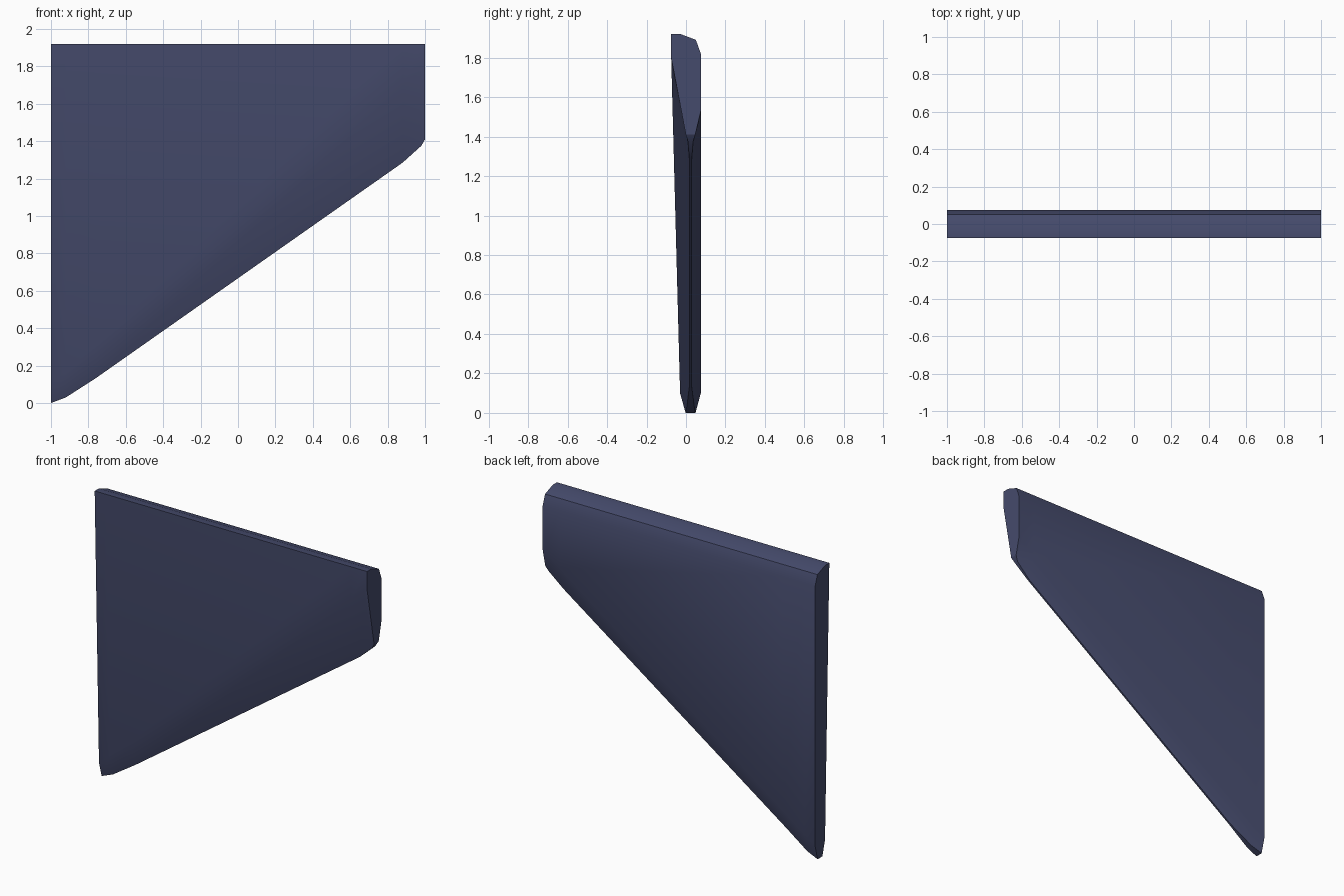
import bpy, bmesh, math

if "Cube" in bpy.data.objects:
    bpy.data.objects.remove(bpy.data.objects["Cube"])

# Stations along the blade: x, height of cutting edge, half thickness of cutting edge
STATIONS = [(-1, 0.0, 0.025), (-0.92, 0.03, 0.019), (-0.76, 0.133, 0.006),
            (0.88, 1.285, 0.006), (0.98, 1.375, 0.013), (1, 1.41, 0.024)]
EDGE_Y = 0.023


def lerp(a, b, t):
    return a + (b - a) * t


def section(x, low, half):
    t = (x + 1) / 2
    return [(-0.075, 1.92), (-0.03, 1.92), (0.05, 1.89), (0.075, 1.82),  # bevelled spine
            (0.075, lerp(0.1, 1.53, t)),                                  # rear crease
            (EDGE_Y + half, low), (EDGE_Y - half, low),                   # cutting edge
            (lerp(-0.03, -0.075, t), lerp(0.1, 1.8, t))]                  # front crease


# Blade: cross-sections bridged into one closed wedge
bm = bmesh.new()
rings = [[bm.verts.new((x, y, z)) for y, z in section(x, low, half)]
         for x, low, half in STATIONS]
for a, b in zip(rings, rings[1:]):
    for i in range(len(a)):
        j = (i + 1) % len(a)
        bm.faces.new((a[i], a[j], b[j], b[i]))
bm.faces.new(rings[0])
bm.faces.new(rings[-1])
bmesh.ops.recalc_face_normals(bm, faces=bm.faces)
mesh = bpy.data.meshes.new("blade")
bm.to_mesh(mesh)
bm.free()
blade = bpy.data.objects.new("blade", mesh)
bpy.context.collection.objects.link(blade)

# Dark blue finish
mat = bpy.data.materials.new("dark_blue")
mat.diffuse_color = (0.06, 0.07, 0.15, 1)
mat.use_nodes = True
mat.node_tree.nodes["Principled BSDF"].inputs["Base Color"].default_value = mat.diffuse_color
mesh.materials.append(mat)

bpy.context.view_layer.objects.active = blade
blade.select_set(True)
bpy.ops.object.shade_smooth_by_angle(angle=math.radians(25))
